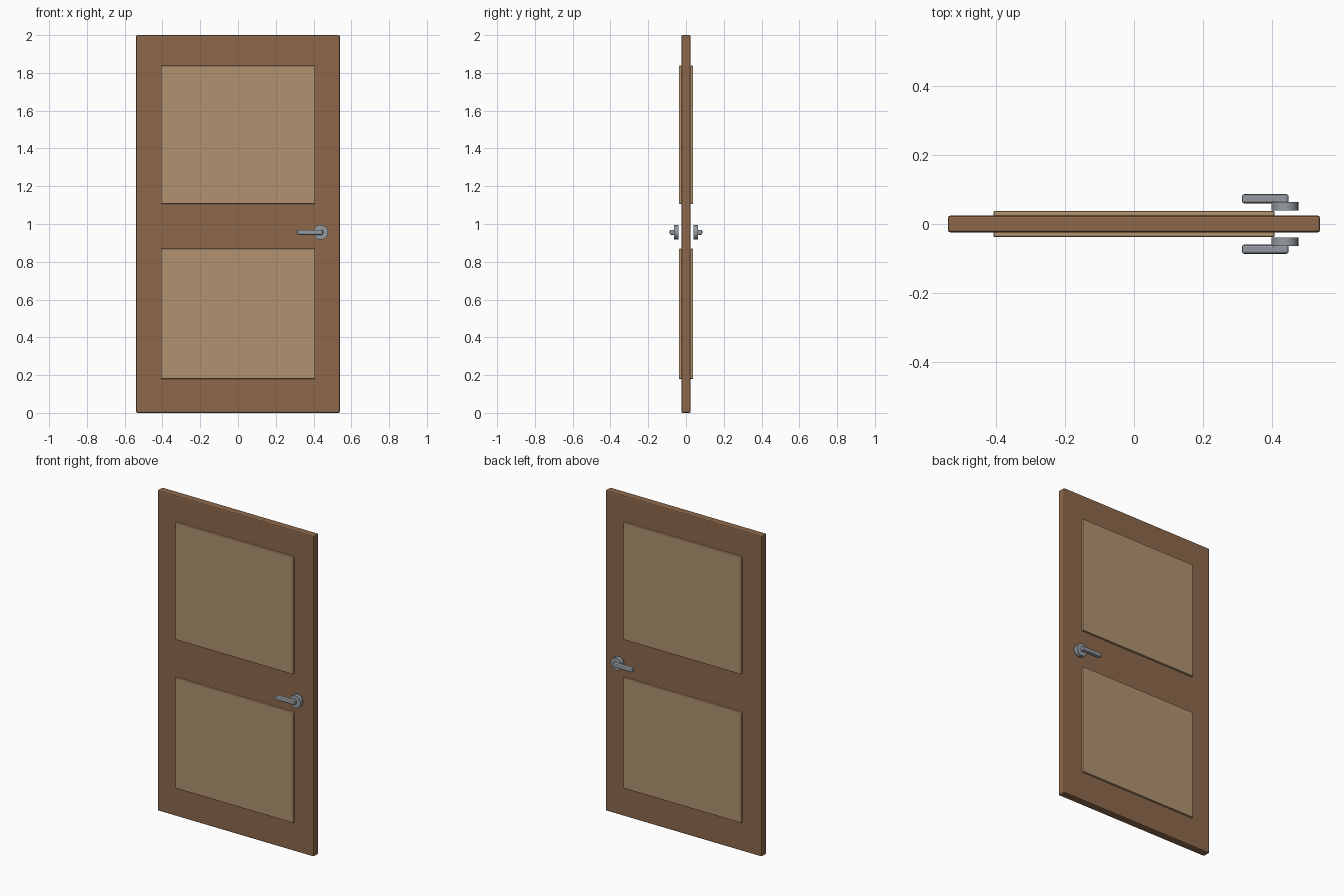
import bpy
from math import radians

if "Cube" in bpy.data.objects:
    bpy.data.objects.remove(bpy.data.objects["Cube"])


def material(name, rgb):
    m = bpy.data.materials.new(name)
    m.diffuse_color = (*rgb, 1)
    m.use_nodes = True
    m.node_tree.nodes["Principled BSDF"].inputs["Base Color"].default_value = m.diffuse_color
    return m


FRAME = material("frame_wood", (0.27, 0.14, 0.07))
PANEL = material("panel_wood", (0.44, 0.29, 0.16))
METAL = material("brushed_metal", (0.30, 0.33, 0.36))


def finish(obj, name, mat, bevel=0.0, segments=2):
    obj.name = name
    obj.data.materials.append(mat)
    if bevel:
        mod = obj.modifiers.new("soft_edges", 'BEVEL')
        mod.width, mod.segments = bevel, segments
        mod.limit_method = 'ANGLE'


def box(name, lo, hi, mat, bevel):
    centre = [(a + b) / 2 for a, b in zip(lo, hi)]
    bpy.ops.mesh.primitive_cube_add(size=1, location=centre)
    obj = bpy.context.object
    obj.scale = [b - a for a, b in zip(lo, hi)]
    bpy.ops.object.transform_apply(location=False, rotation=False, scale=True)
    finish(obj, name, mat, bevel)


def slab_on_side(name, side, x, y, z, mat, bevel):
    # box whose depth range is measured outward from the door's mid-plane
    y0, y1 = sorted((side * y[0], side * y[1]))
    box(name, (x[0], y0, z[0]), (x[1], y1, z[1]), mat, bevel)


# Door leaf
box("door_leaf", (-0.54, -0.0245, 0), (0.54, 0.0245, 2), FRAME, 0.007)

for side, label in ((-1, "front"), (1, "back")):
    # Raised panels
    for level, z in (("upper", (1.107, 1.838)), ("lower", (0.18, 0.869))):
        slab_on_side(f"{label}_{level}_panel", side, (-0.408, 0.408),
                     (0.022, 0.038), z, PANEL, 0.004)

    # Round handle plate
    bpy.ops.mesh.primitive_cylinder_add(
        vertices=24, radius=0.039, depth=0.025,
        location=(0.438, side * 0.051, 0.956), rotation=(radians(90), 0, 0))
    finish(bpy.context.object, f"{label}_handle_plate", METAL)
    bpy.ops.object.shade_smooth_by_angle()

    # Lever
    slab_on_side(f"{label}_lever", side, (0.313, 0.449),
                 (0.060, 0.0865), (0.943, 0.969), METAL, 0.007)
